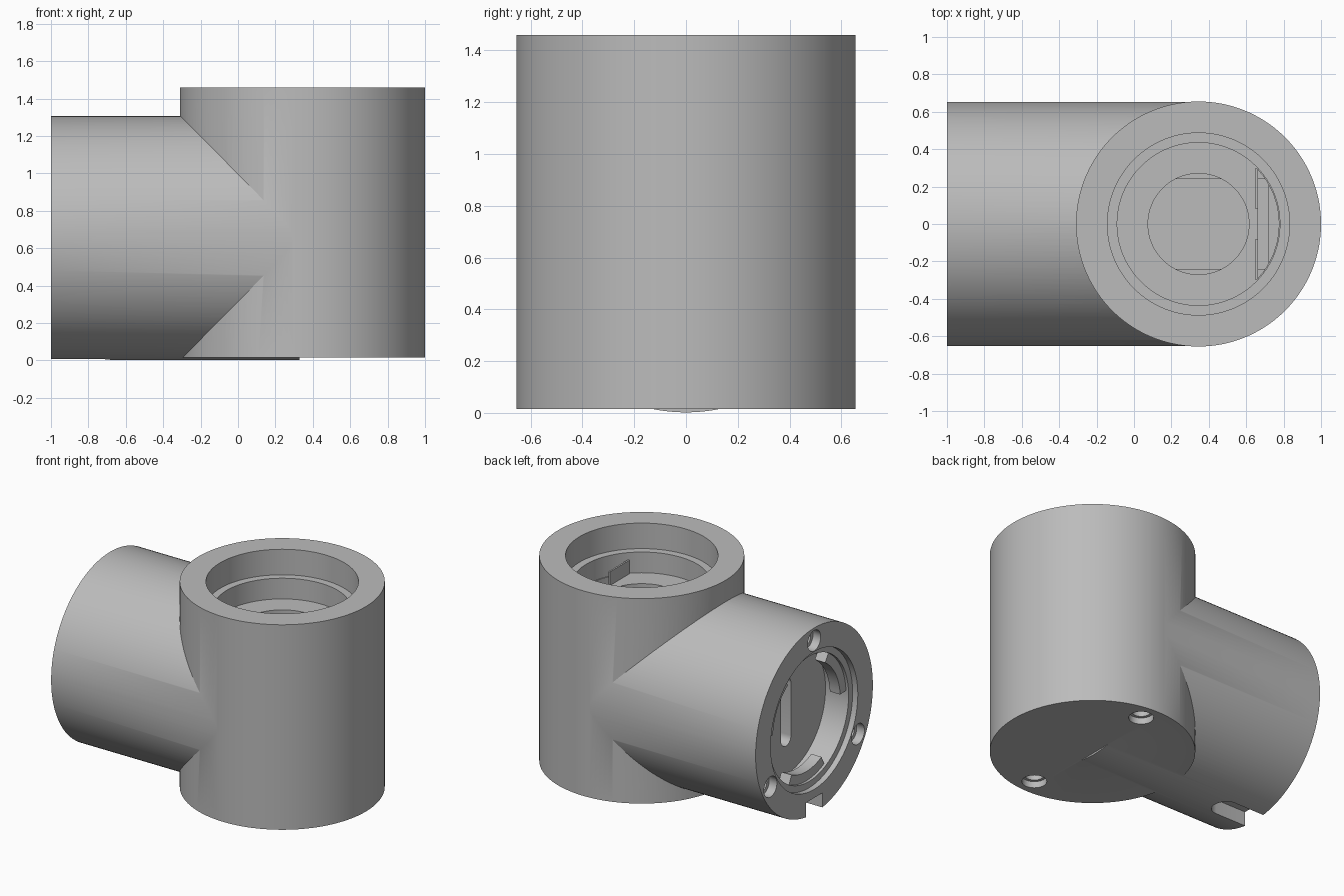
import bpy, bmesh, math
from mathutils import Matrix, Vector

if "Cube" in bpy.data.objects:
    bpy.data.objects.remove(bpy.data.objects["Cube"])

grey = bpy.data.materials.new("plain grey")
grey.use_nodes = True
COLOUR = (0.5, 0.5, 0.5, 1)
grey.diffuse_color = COLOUR
grey.node_tree.nodes["Principled BSDF"].inputs["Base Color"].default_value = COLOUR

CX = 0.345      # upright barrel axis
AZ = 0.655      # side arm axis height
R = 0.655


def prism(name, points, direction):
    """Extrude a planar outline of 3D points along a vector."""
    bm = bmesh.new()
    face = bm.faces.new([bm.verts.new(p) for p in points])
    moved = bmesh.ops.extrude_face_region(bm, geom=[face])["geom"]
    bmesh.ops.translate(bm, vec=direction,
                        verts=[v for v in moved if isinstance(v, bmesh.types.BMVert)])
    bmesh.ops.recalc_face_normals(bm, faces=bm.faces)
    mesh = bpy.data.meshes.new(name)
    bm.to_mesh(mesh)
    bm.free()
    mesh.materials.append(grey)
    ob = bpy.data.objects.new(name, mesh)
    bpy.context.collection.objects.link(ob)
    return ob


def ring(r, n):
    return [(r * math.cos(a), r * math.sin(a))
            for a in (2 * math.pi * (i + 0.5) / n for i in range(n))]


def upright(name, r, z0, z1, x=CX, y=0, n=128):
    return prism(name, [(x + u, y + v, z0) for u, v in ring(r, n)], Vector((0, 0, z1 - z0)))


def sideways(name, r, x0, x1, y=0, z=AZ, n=128):
    return prism(name, [(x0, y + u, z + v) for u, v in ring(r, n)], Vector((x1 - x0, 0, 0)))


def box(name, x0, x1, y0, y1, z0, z1):
    return prism(name, [(x0, y0, z0), (x1, y0, z0), (x1, y1, z0), (x0, y1, z0)],
                 Vector((0, 0, z1 - z0)))


def combine(target, tool, operation):
    mod = target.modifiers.new("combine", "BOOLEAN")
    mod.object, mod.operation, mod.solver = tool, operation, "EXACT"
    bpy.ops.object.select_all(action="DESELECT")
    bpy.context.view_layer.objects.active = target
    target.select_set(True)
    bpy.ops.object.modifier_apply(modifier=mod.name)
    bpy.data.objects.remove(tool)


def arc(r, middle, half, steps=12):
    return [(r * math.cos(a), r * math.sin(a))
            for a in (middle - half + 2 * half * i / steps for i in range(steps + 1))]


# Tee body: upright barrel with a side arm
body = upright("tee_housing", R, 0.015, 1.46)
combine(body, sideways("arm", R - 0.002, -1, 0.33), "UNION")

# Stepped socket in the top, with a hole into the hollow core
cutters = [
    upright("top_socket", 0.487, 1.28, 1.6),
    upright("top_seat", 0.435, 1.134, 1.55),
    upright("core_hole", 0.27, 1.0, 1.3),
    box("core", -0.1, 0.72, -0.24, 0.24, 0.25, 1.07),
]
# Pocket beside the seat, behind a straight edge
segment = arc(0.43, 0, math.acos(0.315 / 0.43))
cutters.append(prism("side_pocket", [(CX + u, v, 1.02) for u, v in segment],
                     Vector((0, 0, 0.2))))

# Stepped socket in the arm end
cutters += [
    sideways("arm_socket", 0.485, -1.1, -0.96),
    sideways("arm_seat", 0.44, -1.05, -0.78),
]
# Round-ended slot through the arm partition
slot = arc(0.055, math.pi / 2, math.pi / 2) + arc(0.055, -math.pi / 2, math.pi / 2)
cutters.append(prism("partition_slot",
                     [(-0.85, u, AZ + v + math.copysign(0.185, v if abs(v) > 1e-6 else (1 if i < 13 else -1)))
                      for i, (u, v) in enumerate(slot)], Vector((0.8, 0, 0))))
# Round-ended notch under the arm rim
notch = [(-0.76 + u, v, -0.1) for u, v in arc(0.09, 0, math.pi / 2)]
notch += [(-1.1, 0.09, -0.1), (-1.1, -0.09, -0.1)]
cutters.append(prism("rim_notch", notch, Vector((0, 0, 0.21))))

# Three counterbored screw holes in the arm end
for degrees in (90, 210, 330):
    y = 0.563 * math.cos(math.radians(degrees))
    z = AZ + 0.563 * math.sin(math.radians(degrees))
    cutters.append(sideways("screw_head", 0.072, -1.1, -0.94, y, z, 32))
    cutters.append(sideways("screw_shank", 0.045, -1.05, -0.7, y, z, 32))

# Two counterbored holes in the underside
for side in (-1, 1):
    cutters.append(upright("base_hole", 0.08, -0.1, 0.06, 0.385, side * 0.53, 32))
    cutters.append(upright("base_shank", 0.06, -0.05, 0.3, 0.385, side * 0.53, 32))

for cutter in cutters:
    combine(body, cutter, "DIFFERENCE")

# Bayonet tabs inside the arm socket
for degrees in (30, 150, 270):
    a = math.radians(degrees)
    outline = arc(0.46, a, 0.46) + arc(0.375, a, 0.46)[::-1]
    combine(body, prism("tab", [(-0.94, -u, AZ + v) for u, v in outline],
                        Vector((0.08, 0, 0))), "UNION")

# Low plates along the straight edge of the top seat
plates = [box("seat_plate_front", 0.65, 0.662, -0.3, -0.08, 1.1, 1.23),
          box("seat_plate_back", 0.65, 0.662, 0.08, 0.3, 1.1, 1.23)]
for plate in plates:
    combine(body, plate, "UNION")

bpy.ops.object.select_all(action="DESELECT")
bpy.context.view_layer.objects.active = body
body.select_set(True)
bpy.ops.object.shade_smooth_by_angle(angle=math.radians(25))
